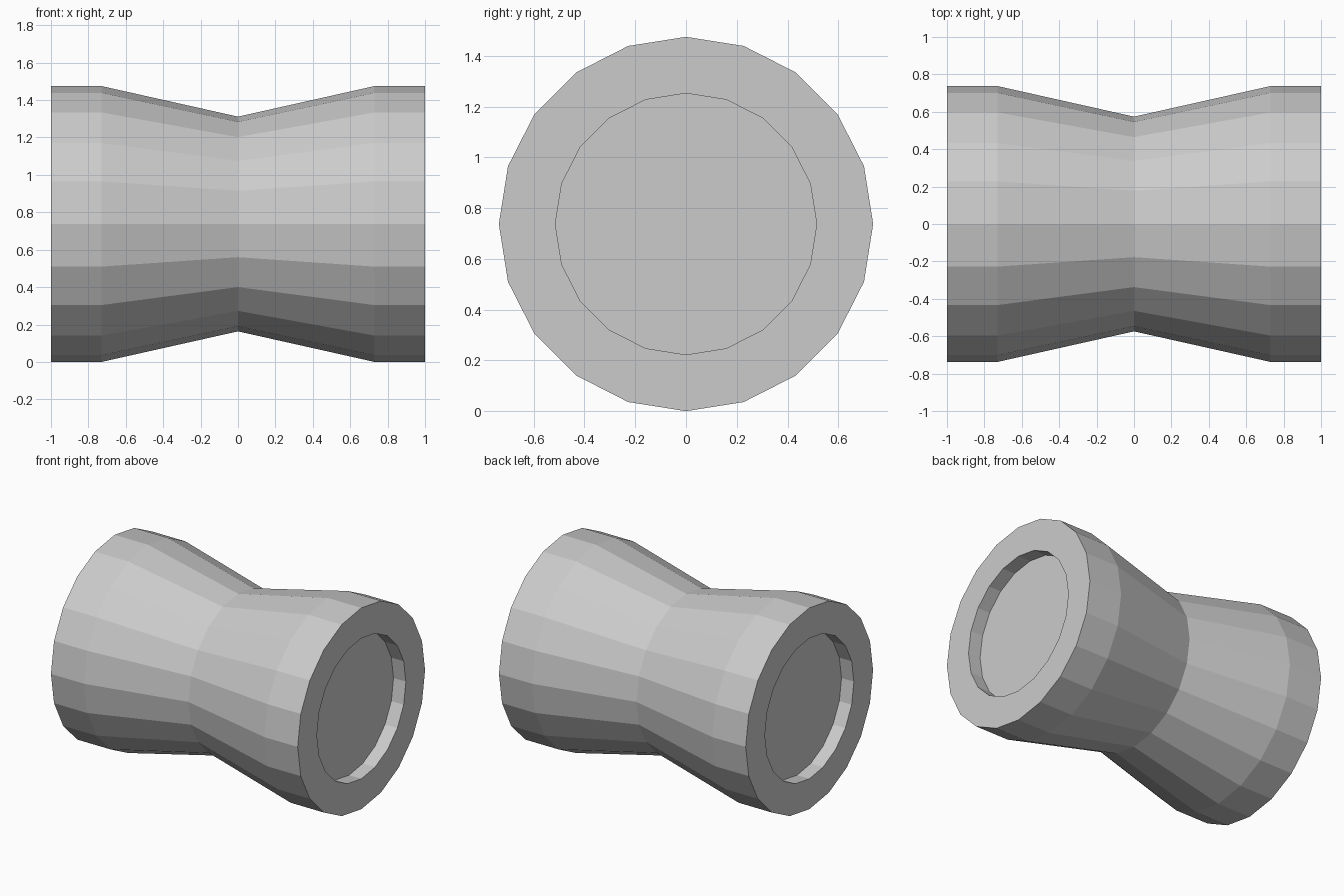
import bpy, bmesh
from math import cos, sin, pi

if "Cube" in bpy.data.objects:
    bpy.data.objects.remove(bpy.data.objects["Cube"])

SIDES = 20
R = 0.7375          # end radius, also the height of the axis
INNER = 0.515       # recess radius
# Profile along the axis (x, radius), recess floor to recess floor
half = [(0.90, INNER), (1.0, INNER), (1.0, R), (0.73, R)]
profile = [(-x, r) for x, r in half] + [(0.0, 0.574)] + half[::-1]

bm = bmesh.new()
rings = [[bm.verts.new((x, r * cos(2 * pi * i / SIDES), R + r * sin(2 * pi * i / SIDES)))
          for i in range(SIDES)] for x, r in profile]

# Waisted wall, end rims and recess walls
for a, b in zip(rings, rings[1:]):
    for i in range(SIDES):
        j = (i + 1) % SIDES
        bm.faces.new((a[i], a[j], b[j], b[i]))

# Recess floors
bm.faces.new(rings[0])
bm.faces.new(rings[-1])
bmesh.ops.recalc_face_normals(bm, faces=bm.faces[:])

# Flat facets
for f in bm.faces:
    f.smooth = False

mesh = bpy.data.meshes.new("waisted_spool")
bm.to_mesh(mesh)
bm.free()
spool = bpy.data.objects.new("waisted_spool", mesh)
bpy.context.collection.objects.link(spool)
